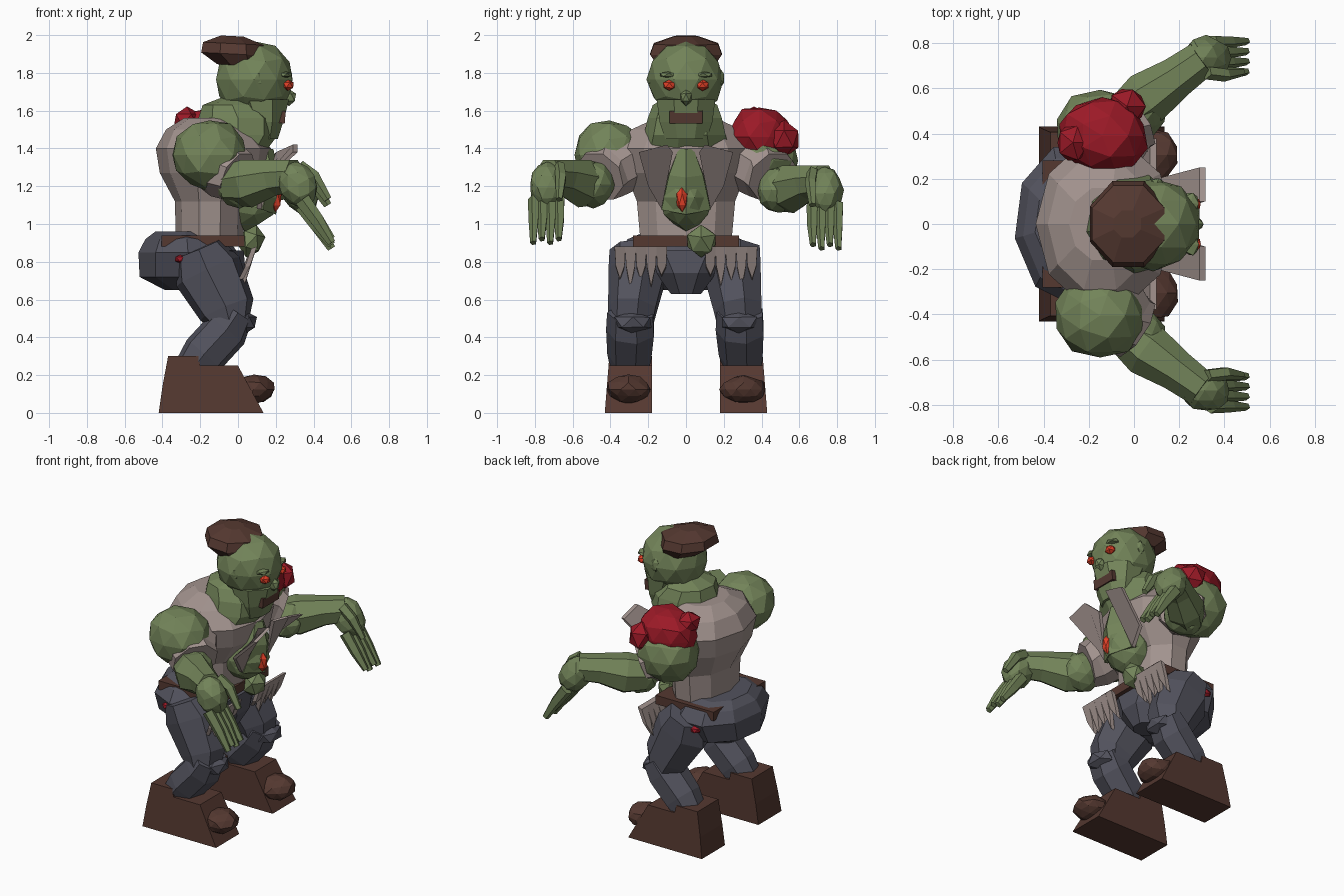
import bpy, bmesh, random
from math import cos, sin, tau, pi
from mathutils import Vector, Euler

if "Cube" in bpy.data.objects:
    bpy.data.objects.remove(bpy.data.objects["Cube"])

random.seed(4)
COLORS = {
    "skin": (0.17, 0.23, 0.10, 1), "shirt": (0.36, 0.29, 0.27, 1),
    "denim": (0.085, 0.085, 0.11, 1), "leather": (0.09, 0.04, 0.03, 1),
    "blood": (0.33, 0.01, 0.02, 1), "eye": (0.75, 0.05, 0.02, 1)}
MATS = {}
for key, c in COLORS.items():
    MATS[key] = bpy.data.materials.new(key)
    MATS[key].diffuse_color = c


def finish(bm, name, mat):
    bmesh.ops.recalc_face_normals(bm, faces=bm.faces)
    me = bpy.data.meshes.new(name)
    bm.to_mesh(me)
    bm.free()
    ob = bpy.data.objects.new(name, me)
    me.materials.append(MATS[mat])
    bpy.context.collection.objects.link(ob)
    return ob


def blob(name, loc, size, mat, sub=2, rot=(0, 0, 0), jit=0.05):
    """Faceted, slightly uneven ball."""
    bm = bmesh.new()
    bmesh.ops.create_icosphere(bm, subdivisions=sub, radius=1)
    r = Euler(rot).to_matrix()
    for v in bm.verts:
        p = v.co * (1 + random.uniform(-jit, jit))
        v.co = r @ Vector(p[i] * size[i] for i in range(3)) + Vector(loc)
    return finish(bm, name, mat)


def limb(name, rings, mat, n=8, ref=(0, 1, 0), axis=None):
    """Loft of n-sided rings: (centre, half size along ref, other half size)."""
    bm = bmesh.new()
    pts = [Vector(r[0]) for r in rings]
    loops = []
    k = 1 / cos(pi / n)
    for i, (c, a, b) in enumerate(rings):
        t = Vector(axis) if axis else pts[min(i + 1, len(pts) - 1)] - pts[max(i - 1, 0)]
        t.normalize()
        u = Vector(ref)
        u = (u - t * u.dot(t)).normalized()
        w = t.cross(u)
        loops.append([bm.verts.new(pts[i] + k * (u * a * cos(tau * (j + .5) / n)
                      + w * b * sin(tau * (j + .5) / n))) for j in range(n)])
    for p, q in zip(loops, loops[1:]):
        for j in range(n):
            bm.faces.new((p[j], p[(j + 1) % n], q[(j + 1) % n], q[j]))
    bm.faces.new(loops[0])
    bm.faces.new(loops[-1])
    return finish(bm, name, mat)


def plate(name, pts, off, mat):
    """Flat outline given thickness along a vector."""
    bm = bmesh.new()
    a = [bm.verts.new(p) for p in pts]
    b = [bm.verts.new(Vector(p) + Vector(off)) for p in pts]
    bm.faces.new(a)
    bm.faces.new(b)
    for i in range(len(a)):
        j = (i + 1) % len(a)
        bm.faces.new((a[i], a[j], b[j], b[i]))
    return finish(bm, name, mat)


UP = (0, 0, 1)
# Torso, neck and head
limb("shirt_torso", [((-.15, 0, .9), .24, .17), ((-.15, 0, 1.12), .26, .175),
                     ((-.13, 0, 1.27), .32, .27), ((-.13, 0, 1.4), .36, .29),
                     ((-.15, 0, 1.5), .29, .22), ((-.14, 0, 1.56), .16, .14)], "shirt", 10, axis=UP)
limb("neck", [((-.02, 0, 1.40), .23, .17), ((0, 0, 1.47), .21, .2), ((0, 0, 1.56), .19, .2),
              ((-.03, 0, 1.63), .165, .15), ((.02, 0, 1.67), .1, .1)], "skin", 9, axis=UP)
blob("head", (.085, 0, 1.765), (.21, .205, .205), "skin", 2, jit=.03)
limb("jaw", [((.14, 0, 1.45), .11, .07), ((.14, 0, 1.54), .14, .10), ((.12, 0, 1.66), .155, .15)],
     "skin", 8, axis=UP)
limb("hair", [((.01, 0, 1.84), .15, .12), ((-.025, 0, 1.9), .19, .17),
              ((-.025, 0, 1.955), .17, .16), ((-.03, 0, 1.995), .06, .06)], "leather", 8, axis=(.05, 0, 1))
limb("mouth", [((.19, 0, 1.57), .088, .033), ((.25, 0, 1.565), .088, .033)], "leather", 4)
blob("nose", (.27, 0, 1.67), (.042, .035, .045), "skin", 1)

# Open chest with wound, navel lump
blob("bare_belly", (.04, 0, 1.14), (.17, .14, .17), "skin", 2)
limb("bare_chest", [((.06, 0, 1.1), .13, .13), ((.12, 0, 1.27), .09, .09),
                    ((.13, 0, 1.40), .04, .05)], "skin", 6)
blob("belly_wound", (.2, -.02, 1.13), (.035, .033, .07), "eye", 1)
blob("belly_flap", (.07, .08, .91), (.07, .09, .09), "skin", 1, (0, .3, 0))

# Hips and belt
limb("hips", [((-.25, 0, .65), .13, .13), ((-.28, 0, .72), .28, .23), ((-.265, 0, .85), .34, .25),
              ((-.27, 0, .92), .29, .21), ((-.28, 0, .96), .2, .15)], "denim", 9, axis=UP)
limb("crotch", [((-.1, 0, .63), .08, .08), ((-.09, 0, .74), .16, .13), ((-.1, 0, .86), .28, .13)],
     "denim", 8, axis=UP)
limb("belt", [((-.185, 0, .88), .28, .22), ((-.185, 0, .94), .28, .22)], "leather", 4, axis=UP)

for s, side in ((-1, "right"), (1, "left")):
    def P(x, y, z):
        return (x, s * y, z)

    # Face details
    blob(side + "_eye", P(.265, .088, 1.735), (.035, .038, .03), "eye", 1)
    blob(side + "_brow", P(.25, .09, 1.79), (.04, .055, .018), "skin", 1)
    blob(side + "_ear", P(.1, .18, 1.77), (.035, .025, .055), "skin", 1)

    # Lapels and torn shirt hem
    plate(side + "_lapel", [P(.29, .25, 1.38), P(.29, .1, 1.42), P(.2, .07, 1.38),
                            P(.10, .13, 1.08), P(.10, .2, 1.2)], (.025, 0, 0), "shirt")
    for i, tip in enumerate((.72, .66, .69, .65, .7)):
        y = .1 + i * .055
        plate(side + "_hem_tatter", [P(.07, y, .87), P(.07, y + .058, .87),
                                     P(.035, y + .052, .77), P(.0, y + .03, tip),
                                     P(.035, y + .005, .77)], (.03, 0, .01), "shirt")

    # Legs, bent knees
    limb(side + "_thigh", [(P(-.21, .255, .87), .135, .12), (P(-.16, .25, .75), .145, .17),
                           (P(-.06, .28, .55), .12, .14), (P(-.04, .29, .46), .11, .09)], "denim", 7)
    limb(side + "_shin", [(P(.0, .29, .53), .115, .08), (P(-.06, .29, .44), .12, .11),
                          (P(-.18, .295, .31), .11, .11), (P(-.25, .3, .22), .09, .09)], "denim", 7)
    blob(side + "_knee", P(.04, .28, .48), (.065, .11, .06), "denim", 1)
    blob(side + "_hip_blood", P(-.3, .33, .815), (.04, .03, .025), "blood", 1)

    # Boots, narrowing upwards
    boot = plate(side + "_boot", [P(-.42, .18, 0), P(.135, .18, 0), P(0, .18, .25),
                                  P(-.2, .18, .25), P(-.21, .18, .3), P(-.37, .18, .3), P(-.4, .18, .14)],
                 (0, s * .25, 0), "leather")
    for v in boot.data.vertices:
        if abs(v.co.y) > .3:
            v.co.y -= s * v.co.z * .08
    blob(side + "_toe_cap", P(.085, .305, .125), (.11, .12, .075), "leather", 2, jit=.08)

    # Shoulder, sleeve and arm
    dz = -.03 if s > 0 else 0
    blob(side + "_shoulder", P(-.15, .405, 1.365 + dz), (.205, .19, .19), "skin", 2)
    limb(side + "_sleeve", [(P(-.13, .3, 1.34), .15, .15), (P(-.06, .42, 1.28), .145, .15),
                            (P(.0, .46, 1.25), .13, .14)], "shirt", 8, (0, 0, 1))
    blob(side + "_elbow", P(.01, .49, 1.21 + dz), (.13, .115, .125), "skin", 2)
    limb(side + "_forearm", [(P(-.04, .48, 1.21 + dz), .10, .09), (P(.06, .56, 1.22 + dz), .12, .11),
                             (P(.19, .65, 1.25 + dz), .09, .085),
                             (P(.3, .73, 1.26 + dz), .08, .075)], "skin", 7, (0, 0, 1))
    blob(side + "_hand", P(.32, .735, 1.21 + dz), (.10, .095, .13), "skin", 2, (0, -.5, 0), .07)
    for i in range(4):
        y = .67 + .045 * i
        z = -.02 * (i % 2)
        limb(side + "_finger", [(P(.34, y, 1.13 + dz), .026, .035), (P(.42, y, 1.02 + dz), .023, .03),
                                (P(.495, y + .003, .92 + dz + z), .014, .018)], "skin", 5)
    limb(side + "_thumb", [(P(.32, .67, 1.3 + dz), .025, .035), (P(.4, .66, 1.25 + dz), .025, .03),
                           (P(.475, .67, 1.13 + dz), .015, .018)], "skin", 5)

# Raw wound over one shoulder
blob("shoulder_wound", (-.14, .39, 1.46), (.205, .175, .165), "blood", 2, jit=.07)
blob("shoulder_wound_front", (-.03, .52, 1.45), (.09, .09, .10), "blood", 1)
blob("shoulder_wound_back", (-.27, .36, 1.55), (.08, .09, .07), "blood", 1)

for m in bpy.data.materials:
    if m.users and not m.is_grease_pencil:
        m.use_nodes = True
        m.node_tree.nodes["Principled BSDF"].inputs["Base Color"].default_value = m.diffuse_color
